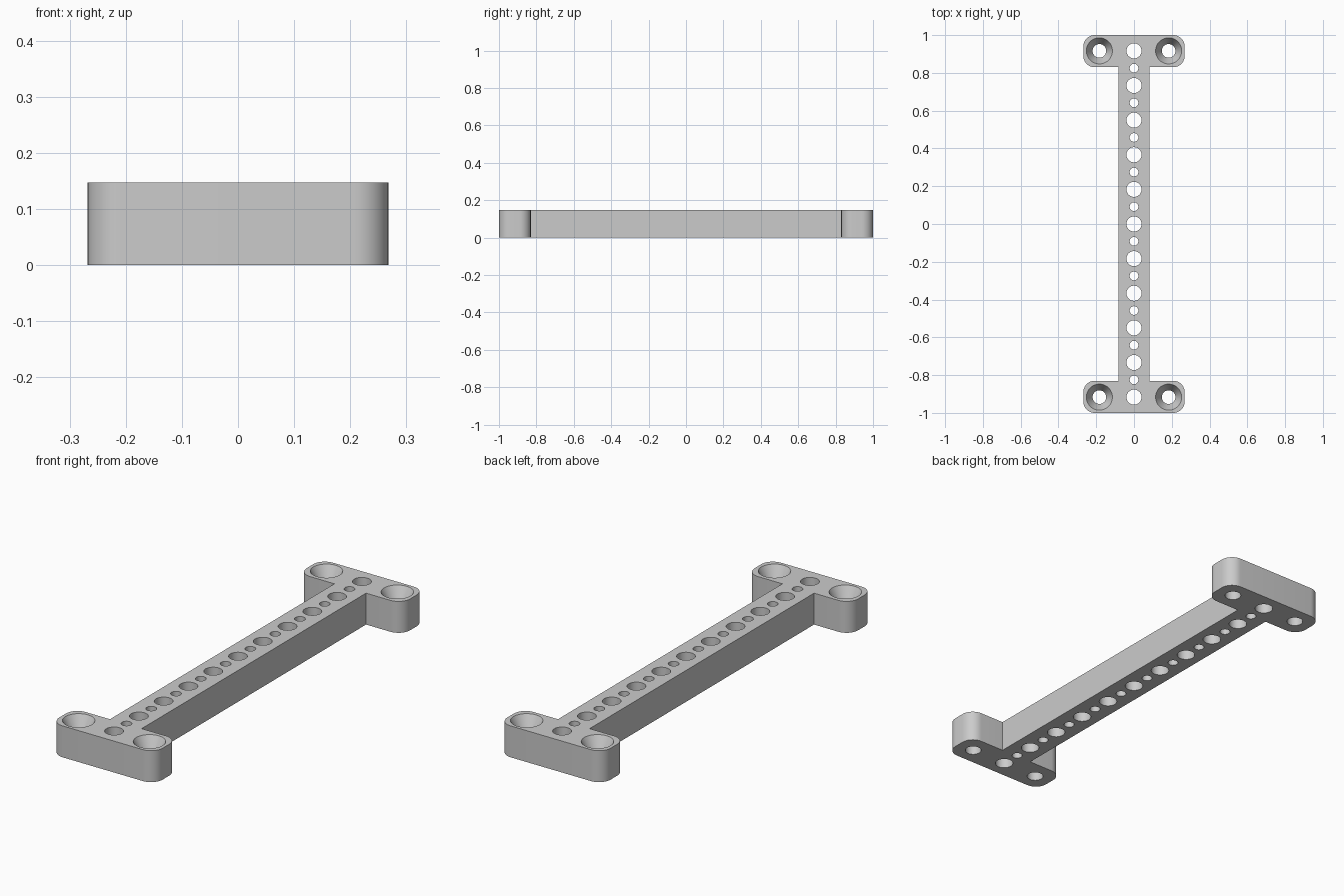
import bpy, bmesh, math

if "Cube" in bpy.data.objects:
    bpy.data.objects.remove(bpy.data.objects["Cube"])

H = 0.147                    # thickness
BEAM, END, INNER = 0.082, 0.268, 0.83   # half widths, inner edge of end plates
R = 0.06                     # corner radius
PITCH = 0.1833               # spacing of the large holes


def arc(cx, cy, start, n=12):
    return [(cx + R * math.cos(math.radians(start + 90 * i / n)),
             cy + R * math.sin(math.radians(start + 90 * i / n))) for i in range(n + 1)]


def lathe(bm, x, y, profile, n=48):
    """Closed solid of revolution from (radius, z) points, listed bottom to top."""
    rings = [[bm.verts.new((x + r * math.cos(2 * math.pi * i / n),
                            y + r * math.sin(2 * math.pi * i / n), z)) for i in range(n)]
             for r, z in profile]
    for a, b in zip(rings, rings[1:]):
        for i in range(n):
            j = (i + 1) % n
            bm.faces.new((a[i], a[j], b[j], b[i]))
    bm.faces.new(rings[0][::-1])
    bm.faces.new(rings[-1])


def to_object(bm, name):
    bmesh.ops.recalc_face_normals(bm, faces=bm.faces)
    mesh = bpy.data.meshes.new(name)
    bm.to_mesh(mesh)
    bm.free()
    ob = bpy.data.objects.new(name, mesh)
    bpy.context.collection.objects.link(ob)
    return ob


# I-shaped plate outline, counter-clockwise: right side of the top, then point-mirrored
right_top = [(BEAM, INNER)] + arc(END - R, INNER + R, -90) + arc(END - R, 1 - R, 0)
left_top = [(-x, y) for x, y in reversed(right_top)]
outline = right_top + left_top
outline += [(-x, -y) for x, y in outline]
bm = bmesh.new()
face = bm.faces.new([bm.verts.new((x, y, 0)) for x, y in outline])
ext = bmesh.ops.extrude_face_region(bm, geom=[face])
bmesh.ops.translate(bm, vec=(0, 0, H),
                    verts=[v for v in ext["geom"] if isinstance(v, bmesh.types.BMVert)])
plate = to_object(bm, "mounting_bar")

# Hole cutters: alternating large and small holes, countersunk corner holes
bm = bmesh.new()
for k in range(-10, 11):
    r = 0.023 if k % 2 else 0.040
    # large holes sit on the ends of the row
    lathe(bm, 0, k * PITCH / 2, [(r, -0.05), (r, H + 0.05)])
slope = (0.069 - 0.036) / 0.062
for sx in (-1, 1):
    for sy in (-1, 1):
        lathe(bm, sx * PITCH, sy * 5 * PITCH,
              [(0.036, -0.05), (0.036, H - 0.062), (0.069 + slope * 0.02, H + 0.02)])
cutter = to_object(bm, "hole_cutter")
cutter.hide_render = True

# Cut the holes
mod = plate.modifiers.new("holes", 'BOOLEAN')
mod.operation = 'DIFFERENCE'
mod.solver = 'EXACT'
mod.object = cutter
bpy.context.view_layer.objects.active = plate
plate.select_set(True)
bpy.ops.object.modifier_apply(modifier=mod.name)
bpy.data.objects.remove(cutter, do_unlink=True)

# Colour and shading
grey = bpy.data.materials.new("light_grey")
grey.diffuse_color = (0.6, 0.6, 0.6, 1)
grey.use_nodes = True
grey.node_tree.nodes["Principled BSDF"].inputs["Base Color"].default_value = grey.diffuse_color
plate.data.materials.clear()
plate.data.materials.append(grey)
bpy.ops.object.shade_smooth_by_angle(angle=math.radians(25))
